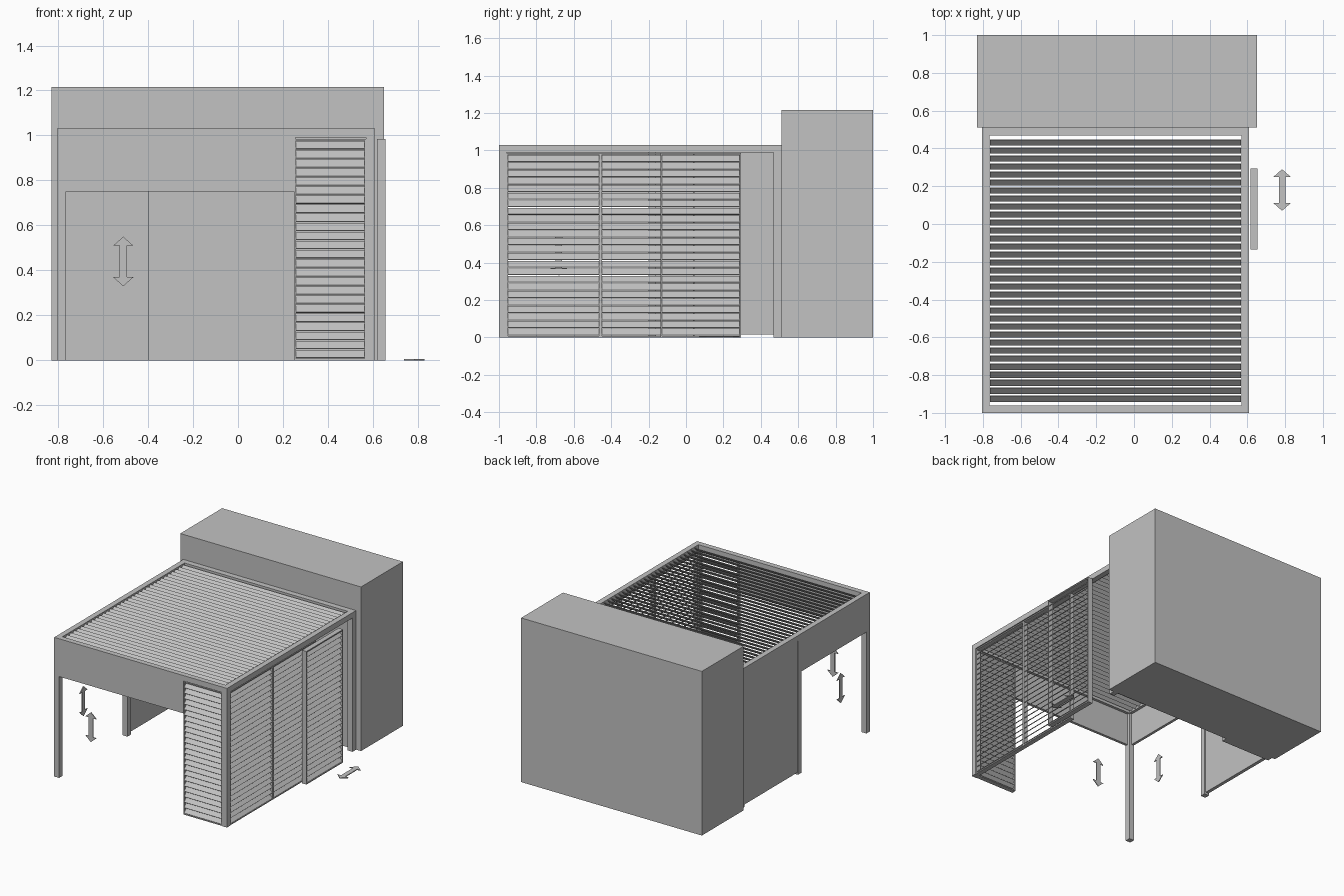
import bpy
import bmesh
from math import radians
from mathutils import Matrix, Vector

cube = bpy.data.objects.get("Cube")
if cube:
    bpy.data.objects.remove(cube, do_unlink=True)

grey = bpy.data.materials.new("light_grey")
grey.use_nodes = True
tone = (0.54, 0.54, 0.54, 1)
grey.diffuse_color = tone
grey.node_tree.nodes["Principled BSDF"].inputs["Base Color"].default_value = tone


def finish(name, bm):
    bmesh.ops.recalc_face_normals(bm, faces=bm.faces)
    mesh = bpy.data.meshes.new(name)
    bm.to_mesh(mesh)
    bm.free()
    mesh.materials.append(grey)
    obj = bpy.data.objects.new(name, mesh)
    bpy.context.collection.objects.link(obj)
    return obj


def add_box(bm, x, y, z):
    """Box given by its (low, high) range on each axis."""
    ranges = (x, y, z)
    mid = Vector([(a + b) / 2 for a, b in ranges])
    size = [b - a for a, b in ranges]
    bmesh.ops.create_cube(bm, size=1, matrix=Matrix.Translation(mid) @ Matrix.Diagonal((*size, 1)))


def box(name, x, y, z):
    bm = bmesh.new()
    add_box(bm, x, y, z)
    return finish(name, bm)


def blades(bm, first, step, count, length, width, axis):
    """Row of blades tilted 45 degrees about the axis they run along."""
    thick = 0.004
    size = (length, thick, width) if axis == "X" else (thick, length, width)
    turn = Matrix.Rotation(radians(-45), 4, axis)
    for i in range(count):
        place = Matrix.Translation(Vector(first) + Vector(step) * i)
        bmesh.ops.create_cube(bm, size=1, matrix=place @ turn @ Matrix.Diagonal((*size, 1)))


def louvre_panel(name, x, y, axis):
    """Upright panel: two stiles, two rails and a stack of blades."""
    bm = bmesh.new()
    z, s = (0, 0.985), 0.008
    run = x if axis == "X" else y
    for a, b in ((run[0], run[0] + s), (run[1] - s, run[1])):
        add_box(bm, (a, b) if axis == "X" else x, y if axis == "X" else (a, b), z)
    for a in (z[0], z[1] - s):
        add_box(bm, x, y, (a, a + s))
    count = 24
    pitch = (z[1] - 2 * s) / count
    first = (sum(x) / 2, sum(y) / 2, s + pitch / 2)
    blades(bm, first, (0, 0, pitch), count, run[1] - run[0] - 2 * s, 0.048, axis)
    return finish(name, bm)


def arrow(name, centre, turn):
    """Flat double-headed arrow, drawn upright in the XZ plane."""
    quarter = [(0, 0.11), (0.045, 0.07), (0.017, 0.07)]
    right = quarter + [(u, -v) for u, v in reversed(quarter)]
    outline = right + [(-u, v) for u, v in reversed(right[1:-1])]
    bm = bmesh.new()
    t = 0.006
    face = bm.faces.new([bm.verts.new((u, -t / 2, v)) for u, v in outline])
    grown = bmesh.ops.extrude_face_region(bm, geom=[face])["geom"]
    bmesh.ops.translate(bm, vec=(0, t, 0), verts=[g for g in grown if isinstance(g, bmesh.types.BMVert)])
    bm.transform(Matrix.Translation(centre) @ turn)
    return finish(name, bm)


# House block
box("house", (-0.83, 0.65), (0.51, 1), (0, 1.215))

# Pergola frame: posts and perimeter beams
left, right = (-0.805, -0.765), (0.57, 0.61)
front, back = (-1, -0.96), (0.468, 0.51)
under = (0, 0.99)
box("front_left_post", left, front, under)
box("front_right_post", right, front, under)
box("back_right_post", right, back, under)
box("back_left_post", left, back, under)
box("middle_left_post", left, (-0.2, -0.16), under)
bm = bmesh.new()
top = (0.99, 1.03)
for x in (left, right):
    add_box(bm, x, (front[0], back[1]), top)
for y in (front, back):
    add_box(bm, (left[1], right[0]), y, top)
finish("roof_beams", bm)

# Tilted roof blades
bm = bmesh.new()
blades(bm, (-0.0975, -0.925, 1.01), (0, 0.0424, 0), 33, 1.33, 0.042, "X")
finish("roof_blades", bm)

# Partly lowered screens, left wall and panel against the house
box("front_screen", (left[1], 0.255), (-1, -0.98), (0.75, 0.99))
box("left_screen", (-0.805, -0.785), (front[1], -0.2), (0.75, 0.99))
box("left_wall", (-0.8, -0.775), (-0.16, back[0]), (0.015, 0.99))
box("house_side_panel", (left[1], -0.395), back, under)

# Louvred panels: one in front, two fixed on the side, one sliding outside
louvre_panel("front_louvre", (0.25, right[0]), (-0.997, -0.963), "X")
louvre_panel("side_louvre_front", (0.573, 0.607), (-0.96, -0.457), "Y")
louvre_panel("side_louvre_middle", (0.573, 0.607), (-0.457, 0.045), "Y")
louvre_panel("sliding_louvre", (0.618, 0.655), (-0.135, 0.293), "Y")

# Movement arrows
arrow("front_arrow", (-0.51, -0.99, 0.44), Matrix.Identity(4))
arrow("left_arrow", (-0.79, -0.68, 0.44), Matrix.Rotation(radians(90), 4, "Z"))
arrow("ground_arrow", (0.784, 0.18, 0.003), Matrix.Rotation(radians(90), 4, "X"))
